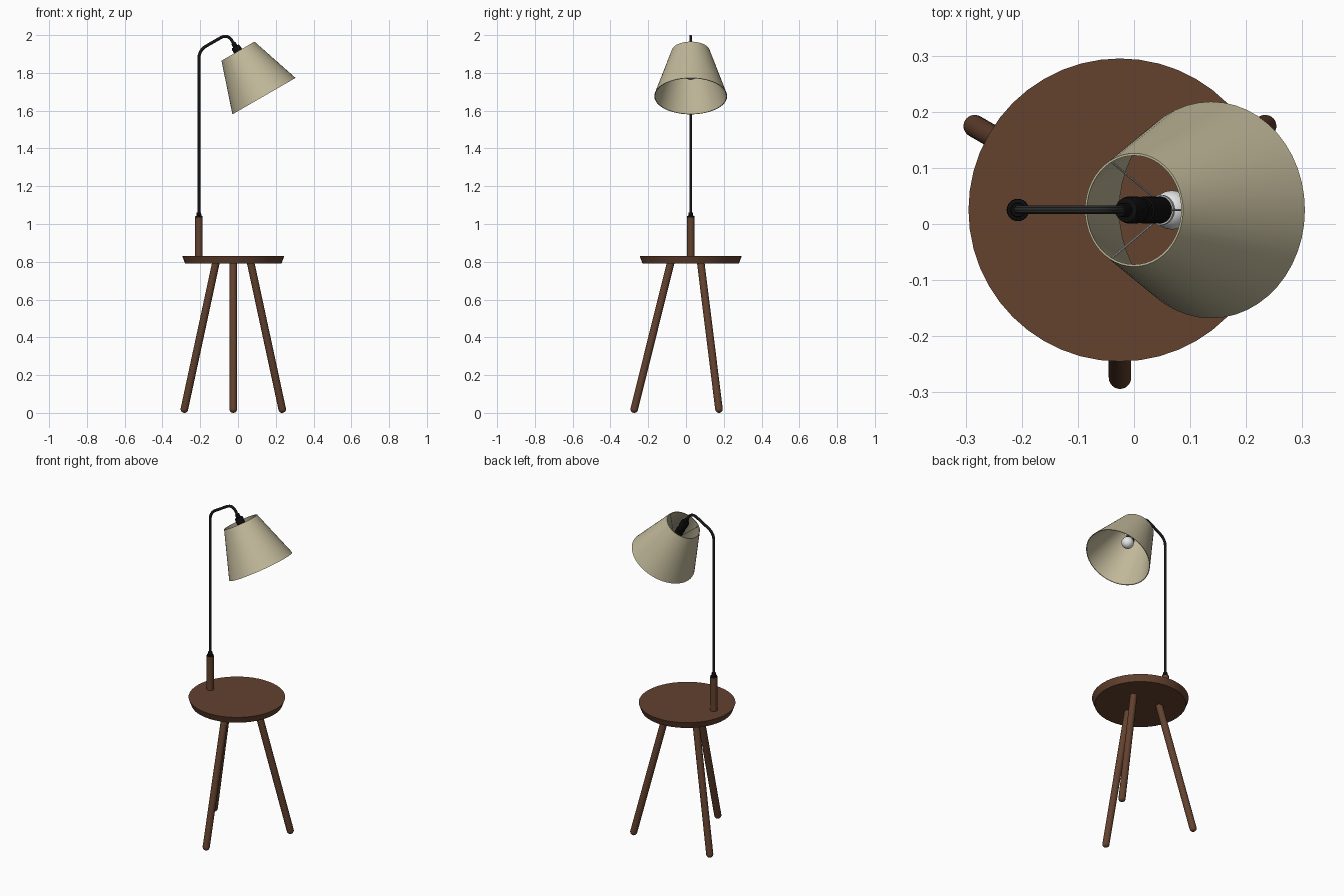
import bpy
import math
from mathutils import Vector

cube = bpy.data.objects.get("Cube")
if cube:
    bpy.data.objects.remove(cube, do_unlink=True)


def material(name, rgb, roughness=0.6):
    mat = bpy.data.materials.new(name)
    mat.use_nodes = True
    mat.diffuse_color = (*rgb, 1)
    bsdf = mat.node_tree.nodes["Principled BSDF"]
    bsdf.inputs["Base Color"].default_value = (*rgb, 1)
    bsdf.inputs["Roughness"].default_value = roughness
    return mat


wood = material("brown wood", (0.125, 0.054, 0.028))
fabric = material("beige fabric", (0.53, 0.48, 0.32))
dark_metal = material("dark grey metal", (0.025, 0.026, 0.027))
black = material("black plastic", (0.004, 0.004, 0.004))
wire = material("light grey wire", (0.55, 0.55, 0.57))
glass = material("white bulb", (0.8, 0.8, 0.8))


def smooth(obj):
    bpy.ops.object.select_all(action="DESELECT")
    obj.select_set(True)
    bpy.context.view_layer.objects.active = obj
    bpy.ops.object.shade_smooth_by_angle(angle=math.radians(35))


def lathe(name, profile, origin, axis, mat, sides=32, closed=False):
    """Revolve (radius, distance along axis) points around an axis."""
    axis = Vector(axis).normalized()
    side = Vector((0, 1, 0))
    if abs(axis.dot(side)) > 0.9:
        side = Vector((1, 0, 0))
    u = (side - axis * side.dot(axis)).normalized()
    v = axis.cross(u)
    verts, rings, faces = [], [], []
    for r, d in profile:
        centre = Vector(origin) + axis * d
        start = len(verts)
        if r < 1e-6:
            verts.append(centre)
            rings.append([start] * sides)
        else:
            for i in range(sides):
                a = math.tau * i / sides
                verts.append(centre + r * (math.cos(a) * u + math.sin(a) * v))
            rings.append(list(range(start, start + sides)))
    pairs = list(zip(rings, rings[1:]))
    if closed:
        pairs.append((rings[-1], rings[0]))
    for low, high in pairs:
        for i in range(sides):
            j = (i + 1) % sides
            loop = (low[i], low[j], high[j], high[i])
            faces.append(tuple(dict.fromkeys(loop)))
    mesh = bpy.data.meshes.new(name)
    mesh.from_pydata(verts, [], faces)
    mesh.materials.append(mat)
    obj = bpy.data.objects.new(name, mesh)
    bpy.context.collection.objects.link(obj)
    smooth(obj)
    return obj


def rod(name, start, end, r, mat, sides=12):
    start, end = Vector(start), Vector(end)
    length = (end - start).length
    return lathe(name, [(0, 0), (r, 0), (r, length), (0, length)], start, end - start, mat, sides)


CX, CY = -0.025, 0.025

# Round table top with a tapered edge
lathe("table_top", [(0, 0.79), (0.255, 0.79), (0.27, 0.83), (0, 0.83)],
      (CX, CY, 0), (0, 0, 1), wood, 48)

# Three splayed legs with rounded feet
LEG = 0.02
for name, deg in (("front_leg", 270), ("back_left_leg", 30), ("back_right_leg", 150)):
    out = Vector((math.cos(math.radians(deg)), math.sin(math.radians(deg)), 0))
    foot = Vector((CX, CY, LEG)) + out * 0.299
    top = Vector((CX, CY, 0.8)) + out * 0.105
    cap = [(LEG * math.sin(t * math.pi / 12), -LEG * math.cos(t * math.pi / 12)) for t in range(7)]
    length = (top - foot).length
    lathe(name, cap + [(LEG, length), (0, length)], foot, top - foot, wood, 24)

# Wooden post and its black collar
PX = -0.207
lathe("post", [(0, 0.82), (0.02, 0.82), (0.02, 1.035), (0, 1.035)], (PX, CY, 0), (0, 0, 1), wood, 24)
lathe("post_collar", [(0, 1.035), (0.02, 1.035), (0.019, 1.042), (0.013, 1.044), (0.012, 1.06), (0, 1.06)],
      (PX, CY, 0), (0, 0, 1), black, 24)

# Bent lamp arm, its corners rounded
tilt = math.radians(30)
axis = Vector((math.sin(tilt), 0, -math.cos(tilt)))
rise = Vector((math.cos(tilt), 0, math.sin(tilt)))
shade_top = Vector((0, CY, 1.915))
corners = [Vector((PX, CY, 1.05)), Vector((PX, CY, 1.92)),
           Vector((-0.054, CY, 2.008)), shade_top - axis * 0.035]
path = [corners[0]]
for before, corner, after in zip(corners, corners[1:], corners[2:]):
    a = corner + (before - corner).normalized() * 0.045
    b = corner + (after - corner).normalized() * 0.045
    for k in range(9):
        t = k / 8
        path.append(a * (1 - t) ** 2 + corner * 2 * t * (1 - t) + b * t ** 2)
path.append(corners[-1])
curve = bpy.data.curves.new("lamp_arm", "CURVE")
curve.dimensions = "3D"
curve.bevel_depth = 0.008
curve.bevel_resolution = 3
curve.use_fill_caps = True
spline = curve.splines.new("POLY")
spline.points.add(len(path) - 1)
for point, co in zip(spline.points, path):
    point.co = (*co, 1)
curve.materials.append(dark_metal)
arm = bpy.data.objects.new("lamp_arm", curve)
bpy.context.collection.objects.link(arm)
bpy.ops.object.select_all(action="DESELECT")
arm.select_set(True)
bpy.context.view_layer.objects.active = arm
bpy.ops.object.convert(target="MESH")
smooth(bpy.context.object)

# Tilted shade, open at both ends
wall = 0.004
lathe("lamp_shade", [(0.101, 0), (0.193, 0.275), (0.193 - wall, 0.275), (0.101 - wall, 0)],
      shade_top, axis, fabric, 48, closed=True)

# Stepped bulb socket
lathe("socket", [(0, -0.05), (0.012, -0.05), (0.013, -0.03), (0.022, -0.028), (0.024, -0.02),
                 (0.024, 0.01), (0.021, 0.012), (0.021, 0.03), (0.024, 0.032), (0.024, 0.1), (0, 0.1)],
      shade_top, axis, black, 24)

# Round bulb with a short neck
R = 0.035
bulb = [(0, 0.095), (0.015, 0.095)]
for k in range(2, 13):
    a = math.pi * k / 12
    bulb.append((R * math.sin(a), 0.135 - R * math.cos(a)))
bulb[-1] = (0, 0.135 + R)
lathe("bulb", bulb, shade_top, axis, glass, 24)

# Wire spokes from the socket to the shade's upper rim
lathe("spoke_hub", [(0.022, 0.093), (0.027, 0.093), (0.027, 0.099), (0.022, 0.099)],
      shade_top, axis, wire, 24, closed=True)
for i in range(3):
    a = math.tau * i / 3
    out = rise * math.cos(a) + Vector((0, 1, 0)) * math.sin(a)
    rod(f"spoke_{i + 1}", shade_top + axis * 0.006 + out * 0.099,
        shade_top + axis * 0.096 + out * 0.024, 0.002, wire, 8)
